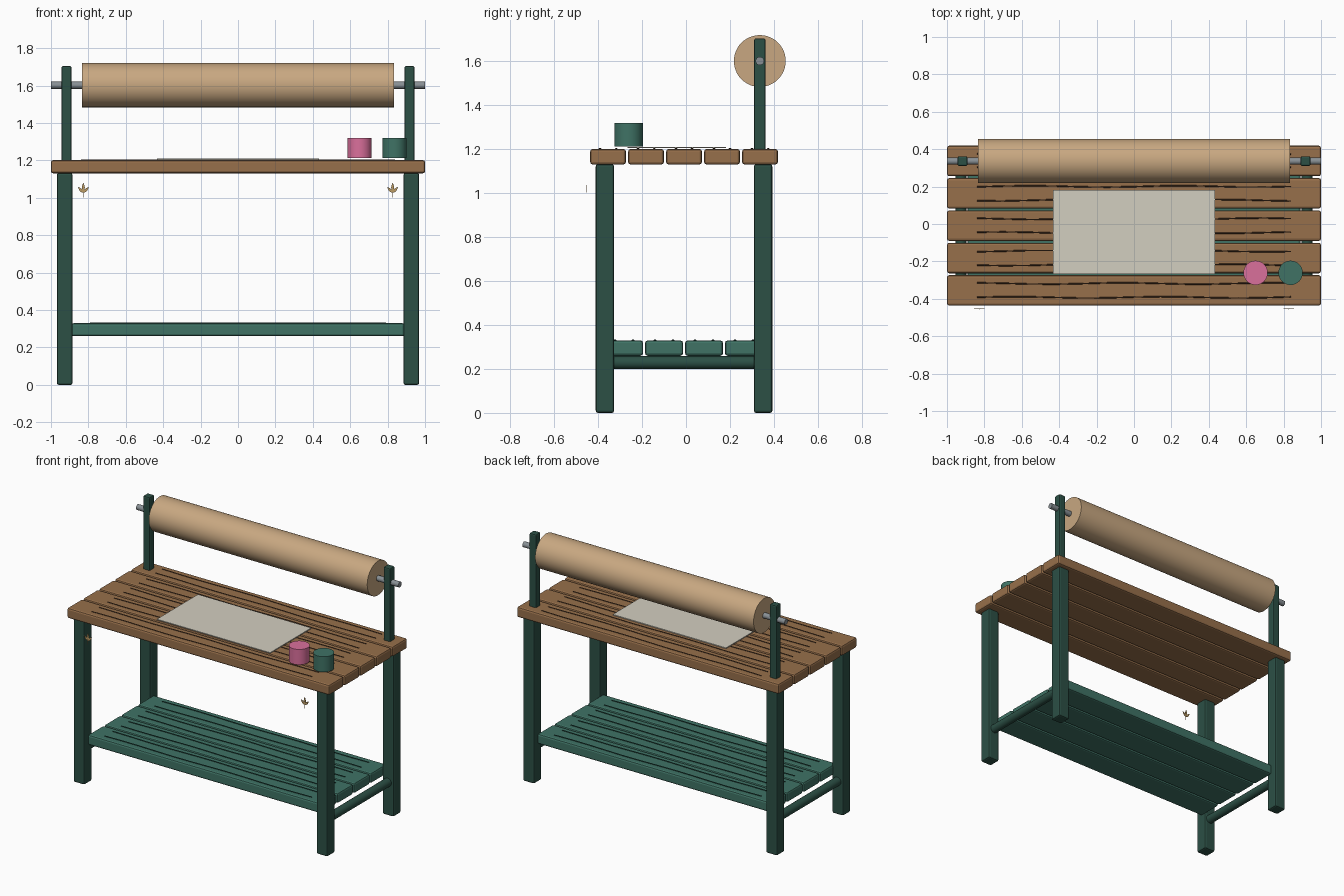
import bpy, math

if "Cube" in bpy.data.objects:
    bpy.data.objects.remove(bpy.data.objects["Cube"])

YC = -0.009  # the bench body sits slightly forward of the roll


def material(name, rgb):
    m = bpy.data.materials.new(name)
    m.diffuse_color = (*rgb, 1)
    m.use_nodes = True
    m.node_tree.nodes["Principled BSDF"].inputs["Base Color"].default_value = m.diffuse_color
    return m


WOOD = material("wood", (0.31, 0.16, 0.07))
WOOD_GRAIN = material("wood_grain", (0.06, 0.03, 0.015))
FRAME = material("frame_green", (0.025, 0.08, 0.06))
SHELF = material("shelf_green", (0.05, 0.17, 0.13))
SHELF_GRAIN = material("shelf_grain", (0.012, 0.05, 0.038))
KRAFT = material("kraft_paper", (0.58, 0.39, 0.22))
METAL = material("metal", (0.25, 0.28, 0.30))
PAPER = material("paper", (0.65, 0.62, 0.53))
PINK = material("pink", (0.70, 0.16, 0.33))
LEAF = material("leaf_tan", (0.50, 0.33, 0.13))


def box(name, centre, size, mat, bevel=0.0):
    bpy.ops.mesh.primitive_cube_add(size=1, location=centre)
    o = bpy.context.object
    o.name = name
    o.scale = size
    bpy.ops.object.transform_apply(location=False, rotation=False, scale=True)
    o.data.materials.append(mat)
    if bevel:
        b = o.modifiers.new("soft_edges", "BEVEL")
        b.width, b.segments = bevel, 2
    return o


def cylinder(name, centre, radius, length, mat, axis="Z", sides=32):
    rot = {"X": (0, math.pi / 2, 0), "Y": (math.pi / 2, 0, 0), "Z": (0, 0, 0)}[axis]
    bpy.ops.mesh.primitive_cylinder_add(vertices=sides, radius=radius, depth=length,
                                        location=centre, rotation=rot)
    o = bpy.context.object
    o.name = name
    o.data.materials.append(mat)
    bpy.ops.object.shade_smooth_by_angle(angle=math.radians(40))
    return o


def grain(name, y_list, half, z, mat):
    """Thin wavy lines running along the boards."""
    c = bpy.data.curves.new(name, "CURVE")
    c.dimensions = "3D"
    c.bevel_depth, c.bevel_resolution = 0.004, 0
    for k, y in enumerate(y_list):
        s = c.splines.new("POLY")
        n = 13
        s.points.add(n - 1)
        for i, p in enumerate(s.points):
            x = -half + 2 * half * i / (n - 1)
            p.co = (x, y + 0.004 * math.sin(i * 1.1 + k * 1.7), z, 1)
    o = bpy.data.objects.new(name, c)
    bpy.context.collection.objects.link(o)
    o.data.materials.append(mat)
    bpy.ops.object.select_all(action="DESELECT")
    o.select_set(True)
    bpy.context.view_layer.objects.active = o
    bpy.ops.object.convert(target="MESH")


# table top boards
top_ys = [YC + (i - 2) * 0.173 for i in range(5)]
for i, y in enumerate(top_ys):
    box(f"top_board_{i + 1}", (0, y, 1.166), (2.0, 0.163, 0.071), WOOD, 0.012)
grain("top_grain", [y + d for y in top_ys for d in (-0.037, 0.037)], 0.84, 1.201, WOOD_GRAIN)

# lower shelf boards
shelf_ys = [YC + (i - 1.5) * 0.182 for i in range(4)]
for i, y in enumerate(shelf_ys):
    box(f"shelf_board_{i + 1}", (0, y, 0.295), (1.78, 0.173, 0.07), SHELF, 0.012)
grain("shelf_grain", [y + d for y in shelf_ys for d in (-0.041, 0.041)], 0.79, 0.33, SHELF_GRAIN)

# legs, side rails and roll posts
for side, sx in (("left", -1), ("right", 1)):
    for end, sy in (("front", -1), ("back", 1)):
        box(f"{end}_{side}_leg", (sx * 0.927, YC + sy * 0.36, 0.566),
            (0.084, 0.084, 1.132), FRAME, 0.01)
    cylinder(f"{side}_shelf_rail", (sx * 0.925, YC, 0.229), 0.029, 0.66, FRAME, "Y", 24)
    box(f"{side}_roll_post", (sx * 0.917, 0.336, 1.45), (0.052, 0.052, 0.51), FRAME, 0.008)

# paper roll on its rod
cylinder("roll_rod", (0, 0.336, 1.602), 0.019, 2.0, METAL, "X", 20)
cylinder("paper_roll", (0, 0.336, 1.602), 0.118, 1.666, KRAFT, "X", 48)

# loose sheet and paint pots
box("paper_sheet", (0, -0.043, 1.208), (0.864, 0.448, 0.006), PAPER)
for name, x, mat in (("pink_pot", 0.65, PINK), ("green_pot", 0.837, SHELF)):
    cylinder(name, (x, -0.261, 1.266), 0.065, 0.106, mat)


# leaf sprigs on the front: a stem with three pointed leaves
def leaf(base, angle, length, width):
    pts = []
    prof = [(0, 0), (0.25, 0.4), (0.5, 0.5), (0.8, 0.28), (1, 0),
            (0.8, -0.28), (0.5, -0.5), (0.25, -0.4)]
    for t, w in prof:
        u, v = w * width, t * length
        pts.append((base[0] + u * math.cos(angle) + v * math.sin(angle), 0,
                    base[1] - u * math.sin(angle) + v * math.cos(angle)))
    return pts


for side, sx in (("left", -1), ("right", 1)):
    verts, faces = [], []
    parts = [leaf((0, 0.028), 0, 0.05, 0.016),
             leaf((0, 0.024), 0.75, 0.042, 0.015),
             leaf((0, 0.024), -0.75, 0.042, 0.015),
             [(-0.002, 0, 0), (-0.002, 0, 0.035), (0.002, 0, 0.035), (0.002, 0, 0)]]
    for p in parts:
        faces.append(range(len(verts), len(verts) + len(p)))
        verts += p
    me = bpy.data.meshes.new(f"{side}_leaf_sprig")
    me.from_pydata(verts, [], [list(f) for f in faces])
    me.materials.append(LEAF)
    o = bpy.data.objects.new(f"{side}_leaf_sprig", me)
    o.location = (sx * 0.827, -0.454, 1.003)
    bpy.context.collection.objects.link(o)
    o.modifiers.new("thickness", "SOLIDIFY").thickness = 0.002
